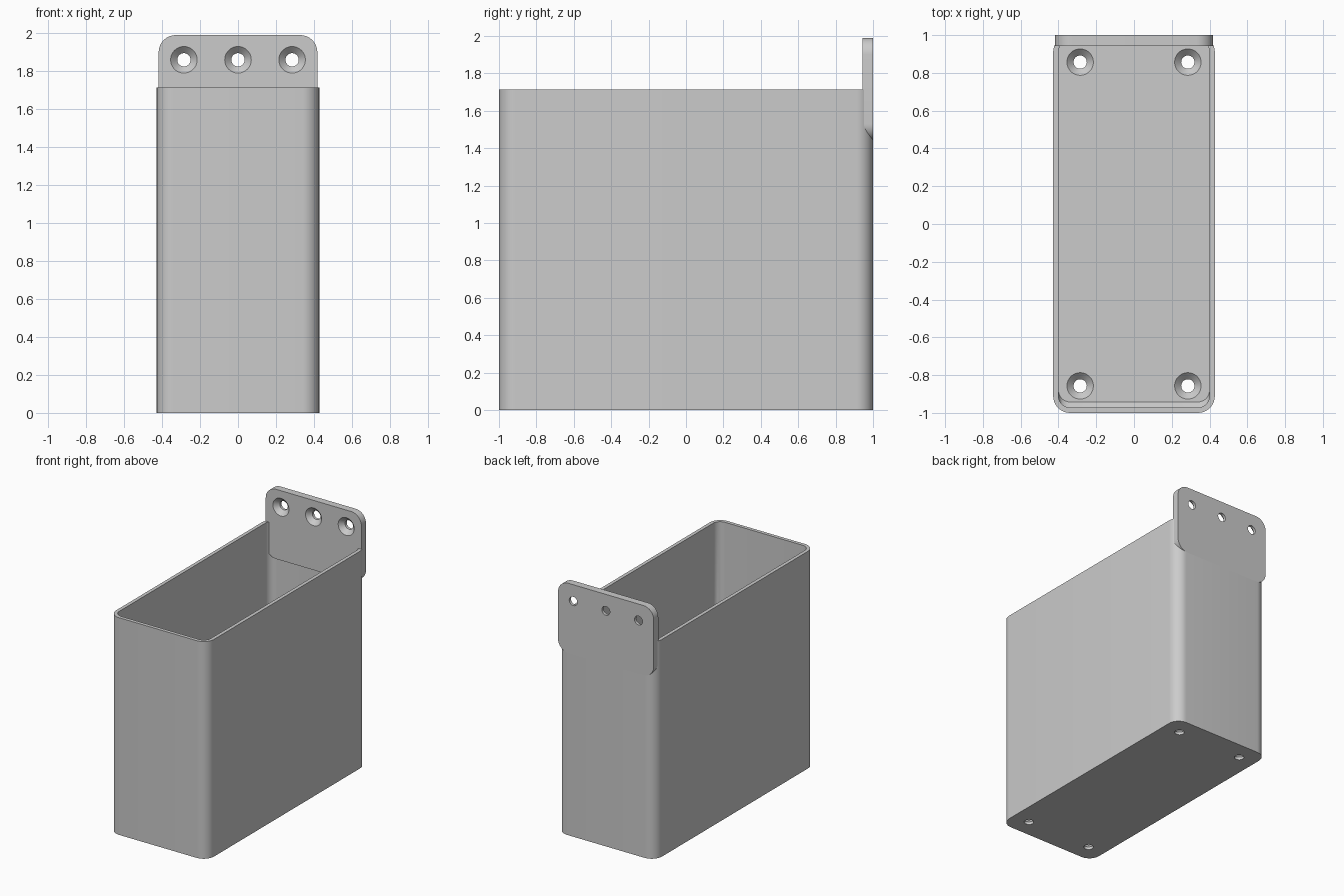
import bpy, bmesh, math
from mathutils import Matrix

cube = bpy.data.objects.get("Cube")
if cube:
    bpy.data.objects.remove(cube, do_unlink=True)

HALF_W, HALF_L, HEIGHT = 0.428, 1.0, 1.715
WALL, FLOOR, CORNER = 0.028, 0.057, 0.09
PLATE_W, PLATE_T, PLATE_H = 0.418, 0.057, 0.55
HOLE_X, HOLE_Y, HOLE_Z = 0.285, 0.857, 1.86
HOLE_R, SINK_R = 0.035, 0.07

grey = bpy.data.materials.new("grey plastic")
grey.use_nodes = True
grey.diffuse_color = (0.6, 0.6, 0.6, 1)
grey.node_tree.nodes["Principled BSDF"].inputs["Base Color"].default_value = (0.6, 0.6, 0.6, 1)


def rounded_rect(hx, y0, y1, r, z, steps=10):
    """Ring of points around a rectangle with round corners."""
    ring = []
    corners = [(hx - r, y1 - r), (r - hx, y1 - r), (r - hx, y0 + r), (hx - r, y0 + r)]
    for i, (cx, cy) in enumerate(corners):
        for s in range(steps + 1):
            a = (i + s / steps) * math.pi / 2
            ring.append((cx + r * math.cos(a), cy + r * math.sin(a), z))
    return ring


def circle(cx, cy, r, z, n=40):
    return [(cx + r * math.cos(math.tau * i / n), cy + r * math.sin(math.tau * i / n), z)
            for i in range(n)]


def loft(name, stacks, turn=Matrix()):
    """Skin each stack of rings into a closed solid."""
    bm = bmesh.new()
    for rings in stacks:
        loops = [[bm.verts.new(p) for p in ring] for ring in rings]
        n = len(loops[0])
        for a, b in zip(loops, loops[1:]):
            for i in range(n):
                j = (i + 1) % n
                bm.faces.new((a[i], a[j], b[j], b[i]))
        bm.faces.new(loops[0][::-1])
        bm.faces.new(loops[-1])
    bmesh.ops.recalc_face_normals(bm, faces=bm.faces)
    bm.transform(turn)
    mesh = bpy.data.meshes.new(name)
    bm.to_mesh(mesh)
    bm.free()
    mesh.materials.append(grey)
    obj = bpy.data.objects.new(name, mesh)
    bpy.context.collection.objects.link(obj)
    return obj


def screw_hole(x, y, low, high):
    """Countersunk hole, wide at the high side."""
    deep = high - (SINK_R - HOLE_R)
    over = 0.01
    return [circle(x, y, HOLE_R, low - over), circle(x, y, HOLE_R, deep),
            circle(x, y, SINK_R + over, high + over)]


def drill(obj, holes, turn=Matrix()):
    cutter = loft("hole_cutter", holes, turn)
    cutter.hide_render = True
    mod = obj.modifiers.new("holes", "BOOLEAN")
    mod.operation, mod.solver, mod.object = "DIFFERENCE", "EXACT", cutter
    bpy.ops.object.select_all(action="DESELECT")
    bpy.context.view_layer.objects.active = obj
    obj.select_set(True)
    bpy.ops.object.modifier_apply(modifier=mod.name)
    bpy.data.objects.remove(cutter, do_unlink=True)
    bpy.ops.object.shade_smooth_by_angle(angle=math.radians(30))


# Open bin: outside wall, rim, inside wall, sloped front foot and floor
inner_w, inner_l, inner_r = HALF_W - WALL, HALF_L - WALL, CORNER - WALL
foot = 0.03
bin_body = loft("bin_body", [[
    rounded_rect(HALF_W, -HALF_L, HALF_L, CORNER, 0),
    rounded_rect(HALF_W, -HALF_L, HALF_L, CORNER, HEIGHT),
    rounded_rect(inner_w, -inner_l, inner_l, inner_r, HEIGHT),
    rounded_rect(inner_w, -inner_l, inner_l, inner_r, FLOOR + foot),
    rounded_rect(inner_w, foot - inner_l, inner_l, inner_r, FLOOR),
]])
drill(bin_body, [screw_hole(sx * HOLE_X, sy * HOLE_Y, 0, FLOOR)
                 for sx in (-1, 1) for sy in (-1, 1)])

# Upright mounting plate, drawn flat and turned to face the front
upright = Matrix.Rotation(math.pi / 2, 4, "X")
back, face = -HALF_L, PLATE_T - HALF_L
low, high = HEIGHT - PLATE_H / 2, HEIGHT + PLATE_H / 2
plate = loft("mounting_plate", [[
    rounded_rect(PLATE_W, low, high, CORNER, back),
    rounded_rect(PLATE_W, low, high, CORNER, face),
]], upright)
drill(plate, [screw_hole(x, HOLE_Z, back, face) for x in (-HOLE_X, 0, HOLE_X)], upright)
